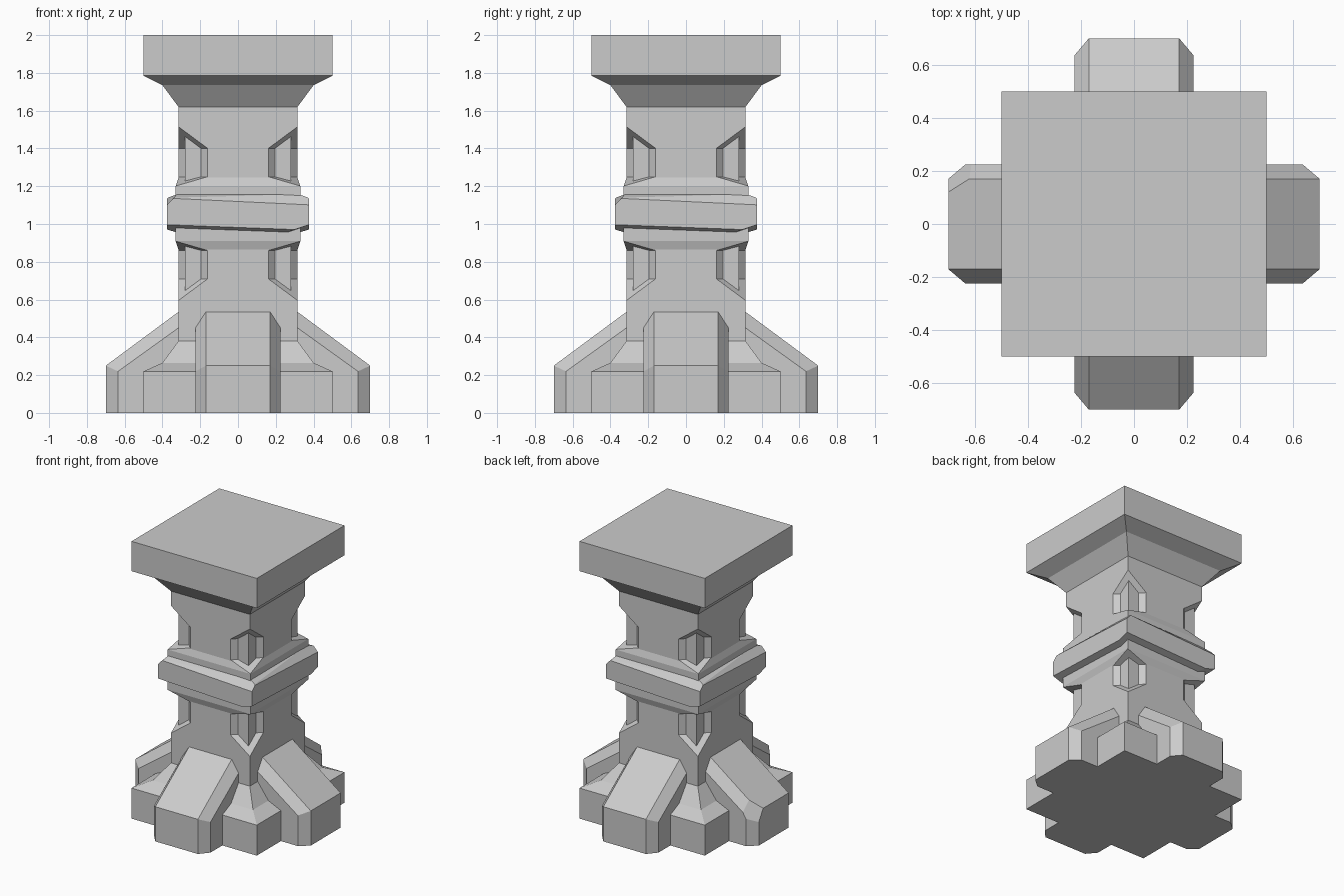
import bpy, bmesh
from math import pi, sqrt
from mathutils import Vector, Matrix

if "Cube" in bpy.data.objects:
    bpy.data.objects.remove(bpy.data.objects["Cube"])


def to_object(name, bm):
    bmesh.ops.recalc_face_normals(bm, faces=bm.faces)
    me = bpy.data.meshes.new(name)
    bm.to_mesh(me)
    bm.free()
    ob = bpy.data.objects.new(name, me)
    bpy.context.collection.objects.link(ob)
    return ob


def loft(rings):
    """Closed solid through a list of equal-length point rings."""
    bm = bmesh.new()
    vs = [[bm.verts.new(p) for p in r] for r in rings]
    n = len(vs[0])
    for a, b in zip(vs, vs[1:]):
        for i in range(n):
            j = (i + 1) % n
            bm.faces.new((a[i], a[j], b[j], b[i]))
    bm.faces.new(vs[0])
    bm.faces.new(vs[-1])
    bmesh.ops.recalc_face_normals(bm, faces=bm.faces)
    return bm


def square_stack(levels):
    """Square sections given as (half width, z)."""
    return loft([[(-h, -h, z), (h, -h, z), (h, h, z), (-h, h, z)] for h, z in levels])


def chip(bm, a, b, c, inside, turn=0):
    """Slice a convex solid by the plane a, b, c, keeping the inside point."""
    a, b, c = Vector(a), Vector(b), Vector(c)
    no = (b - a).cross(c - a).normalized()
    if no.dot(Vector(inside) - a) > 0:
        no = -no
    rot = Matrix.Rotation(turn, 3, 'Z')
    cut = bmesh.ops.bisect_plane(bm, geom=bm.verts[:] + bm.edges[:] + bm.faces[:],
                                 plane_co=rot @ a, plane_no=rot @ no, clear_outer=True)
    edges = [e for e in cut['geom_cut'] if isinstance(e, bmesh.types.BMEdge)]
    bmesh.ops.holes_fill(bm, edges=edges, sides=0)


# Base, cap and inner core
to_object("base", square_stack([(.5, 0), (.5, .22), (.40, .265), (.312, .385)]))
to_object("cap", square_stack([(.315, 1.62), (.40, 1.735), (.5, 1.785), (.5, 2.0)]))
to_object("inner_core", square_stack([(.28, .55), (.28, 1.56)]))

# Shaft with slightly raised collars
shaft = to_object("shaft", square_stack([(.315, .1), (.315, .865), (.33, .91),
                                         (.33, 1.2), (.315, 1.245), (.315, 1.65)]))

# Corner niches, mirrored about the middle of the shaft
MID = 1.055
niche = [(.336, 1.25), (.336, 1.4), (.48, 1.551), (.48, 1.196)]
cutters = bmesh.new()
for flip in (False, True):
    prof = [(r, 2 * MID - z if flip else z) for r, z in niche]
    for k in range(4):
        part = loft([[(r, y, z) for r, z in prof] for y in (-.3, .3)])
        part.transform(Matrix.Rotation(pi / 4 + k * pi / 2, 4, 'Z'))
        tmp = bpy.data.meshes.new("tmp")
        part.to_mesh(tmp)
        part.free()
        cutters.from_mesh(tmp)
        bpy.data.meshes.remove(tmp)
cutter = to_object("niche_cutter", cutters)
cutter.hide_render = True
cutter.hide_set(True)
mod = shaft.modifiers.new("niches", 'BOOLEAN')
mod.operation = 'DIFFERENCE'
mod.solver = 'EXACT'
mod.object = cutter

# Middle band with worn edges on each side
band = square_stack([(.33, .955), (.375, .97), (.375, 1.138), (.33, 1.155)])
for k in range(4):
    chip(band, (-.375, -.375, 1.137), (.3, -.375, 1.105), (.3, -.33, 1.152),
         (0, 0, 1.05), k * pi / 2)
    chip(band, (-.27, -.375, .992), (.37, -.375, .968), (.37, -.33, .953),
         (0, 0, 1.05), k * pi / 2)
to_object("middle_band", band)

# Sloped buttresses with chamfered edges
inner = [(.635, 0), (.635, .22), (.30, .461), (.30, 0)]
outer = [(.70, 0), (.70, .25), (.30, .546), (.30, 0)]
for k, side in enumerate(("right", "back", "left", "front")):
    bm = loft([[(x, y, z) for x, z in prof] for y, prof in
               ((-.225, inner), (-.17, outer), (.17, outer), (.225, inner))])
    if side == "left":  # broken corner
        chip(bm, (.7, -.12, .25), (.7, -.17, .17), (.61, -.2, .28), (.4, 0, .1))
    bm.transform(Matrix.Rotation(k * pi / 2, 4, 'Z'))
    to_object(side + "_buttress", bm)
